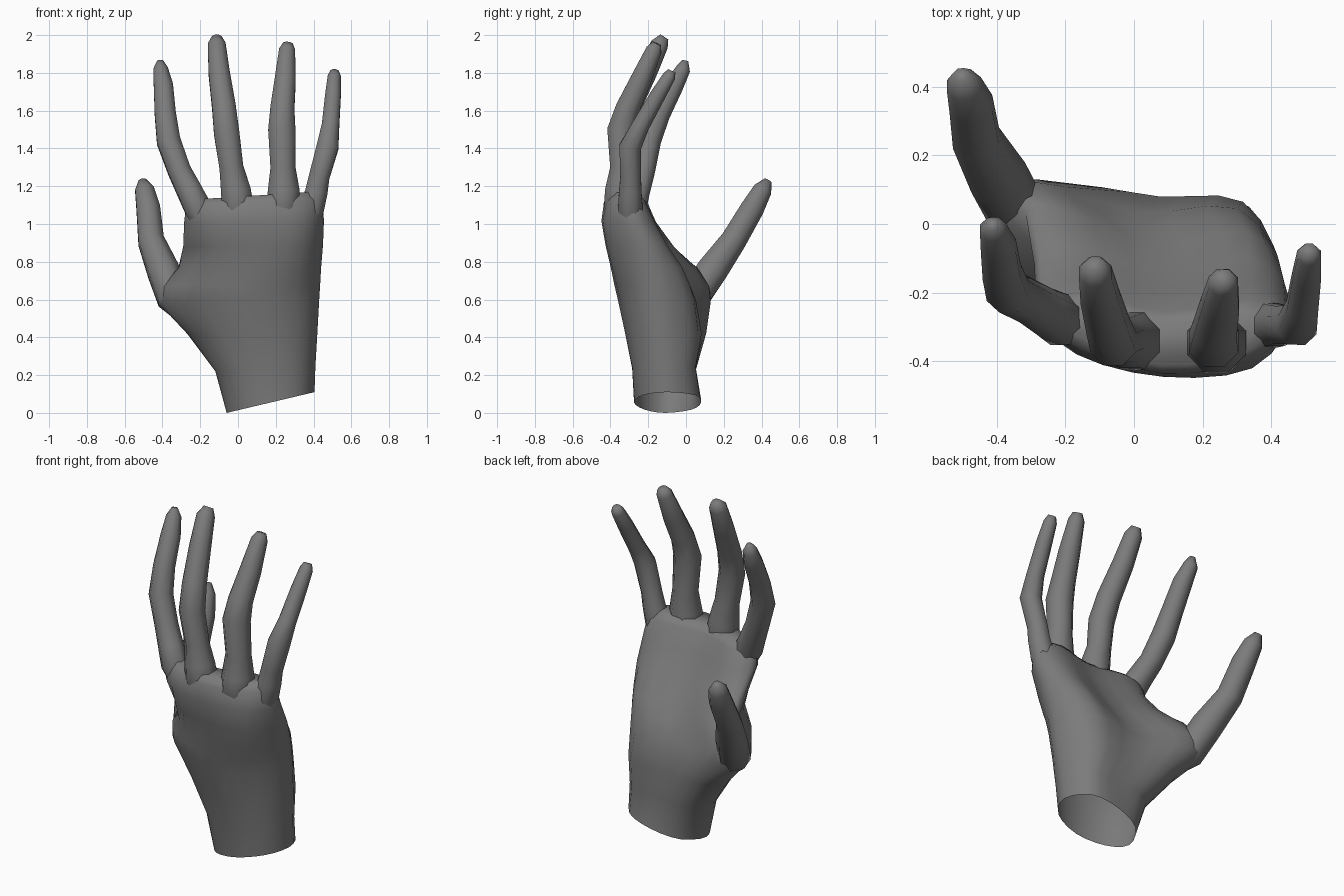
import bpy, bmesh, math
from mathutils import Vector

skin = bpy.data.materials.new("dark_grey")
skin.diffuse_color = (0.2, 0.2, 0.2, 1)


def loft(name, rings, cap_start=False):
    """Skin a stack of equal-sized point rings; the last ring is closed."""
    bm = bmesh.new()
    rows = [[bm.verts.new(p) for p in ring] for ring in rings]
    n = len(rows[0])
    for a, b in zip(rows, rows[1:]):
        for i in range(n):
            j = (i + 1) % n
            bm.faces.new((a[i], a[j], b[j], b[i]))
    bm.faces.new(rows[-1])
    if cap_start:
        bm.faces.new(rows[0][::-1])
    bmesh.ops.recalc_face_normals(bm, faces=bm.faces)
    mesh = bpy.data.meshes.new(name)
    bm.to_mesh(mesh)
    bm.free()
    mesh.materials.append(skin)
    ob = bpy.data.objects.new(name, mesh)
    bpy.context.collection.objects.link(ob)
    bpy.ops.object.select_all(action='DESELECT')
    ob.select_set(True)
    bpy.context.view_layer.objects.active = ob
    bpy.ops.object.shade_smooth_by_angle(angle=math.radians(75))
    return ob


def smooth_ring(pts, steps=3):
    """Closed Catmull-Rom curve through the control points."""
    n, out = len(pts), []
    for i in range(n):
        a, b, c, d = (pts[(i + k - 1) % n] for k in range(4))
        for s in range(steps):
            t = s / steps
            out.append(0.5 * (2 * b + (c - a) * t + (2 * a - 5 * b + 4 * c - d) * t * t
                              + (3 * b - a - 3 * c + d) * t ** 3))
    return out


def palm_ring(zl, zr, xl, yl, xr, yr, back, front):
    """Cross-section: thumb edge, back of hand, little-finger edge, palm side."""
    def at(t, y):
        return Vector((xl + (xr - xl) * t, y, zl + (zr - zl) * t))
    ts = (0.16, 0.5, 0.85)
    pts = [at(0, yl)] + [at(t, y) for t, y in zip(ts, back)]
    pts += [at(1, yr)] + [at(t, y) for t, y in zip(ts[::-1], front[::-1])]
    return smooth_ring(pts)


def finger(name, path, sides=8):
    """Jointed tube along (x, y, z, radius) points."""
    pts = [Vector(p[:3]) for p in path]
    rings = []
    for i, p in enumerate(pts):
        t = (pts[min(i + 1, len(pts) - 1)] - pts[max(i - 1, 0)]).normalized()
        u = Vector((1, 0, 0))
        u = (u - t * u.dot(t)).normalized()
        v = t.cross(u)
        r = path[i][3] * 1.04
        angs = [2 * math.pi * (k + 0.5) / sides for k in range(sides)]
        rings.append([p + r * (u * math.cos(a) + v * math.sin(a)) for a in angs])
    return loft(name, rings, cap_start=True)


# Palm with open wrist
loft("palm", [palm_ring(*s) for s in (
    (0.00, 0.11, -0.06, -0.11, 0.405, -0.10, (-.22, -.275, -.23), (.03, .08, .05)),
    (0.22, 0.25, -0.12, -0.08, 0.41, -0.11, (-.23, -.285, -.25), (.04, .05, .035)),
    (0.42, 0.42, -0.27, -0.01, 0.42, -0.13, (-.21, -.32, -.28), (.105, .08, .065)),
    (0.58, 0.60, -0.42, 0.04, 0.43, -0.15, (-.19, -.35, -.32), (.13, .035, .045)),
    (0.67, 0.68, -0.41, 0.07, 0.435, -0.16, (-.22, -.37, -.34), (.12, -.01, .02)),
    (0.77, 0.77, -0.315, 0.03, 0.44, -0.18, (-.27, -.39, -.365), (.04, -.065, -.02)),
    (0.88, 0.89, -0.29, -0.12, 0.45, -0.21, (-.335, -.42, -.395), (-.065, -.135, -.10)),
    (1.01, 1.02, -0.285, -0.25, 0.455, -0.27, (-.38, -.445, -.42), (-.16, -.205, -.17)),
    (1.10, 1.13, -0.275, -0.265, 0.445, -0.29, (-.365, -.435, -.40), (-.20, -.255, -.22)),
    (1.13, 1.17, -0.23, -0.275, 0.39, -0.31, (-.34, -.41, -.38), (-.23, -.285, -.25)),
)])

# Fingers, from inside the palm to the tip
finger("index_finger", [
    (-.17, -.27, .94, .04), (-.215, -.28, 1.09, .075), (-.26, -.255, 1.18, .068),
    (-.31, -.225, 1.28, .063), (-.368, -.195, 1.44, .065), (-.385, -.14, 1.58, .058),
    (-.395, -.065, 1.73, .053), (-.41, -.015, 1.82, .040), (-.412, -.003, 1.865, .016)])
finger("middle_finger", [
    (.02, -.33, .94, .05), (-.002, -.34, 1.10, .088), (-.012, -.34, 1.18, .082),
    (-.035, -.335, 1.30, .066), (-.06, -.345, 1.48, .070), (-.075, -.30, 1.62, .065),
    (-.10, -.21, 1.80, .058), (-.113, -.14, 1.95, .049), (-.112, -.115, 1.99, .026)])
finger("ring_finger", [
    (.22, -.335, .94, .05), (.24, -.345, 1.10, .092), (.242, -.345, 1.18, .087),
    (.238, -.335, 1.30, .069), (.232, -.345, 1.50, .075), (.235, -.31, 1.61, .066),
    (.25, -.24, 1.76, .058), (.26, -.17, 1.92, .044), (.265, -.155, 1.955, .026)])
finger("little_finger", [
    (.35, -.285, .92, .04), (.39, -.295, 1.08, .068), (.415, -.295, 1.17, .062),
    (.43, -.293, 1.25, .057), (.475, -.295, 1.41, .060), (.49, -.24, 1.52, .048),
    (.503, -.15, 1.68, .043), (.51, -.09, 1.78, .036), (.51, -.075, 1.81, .022)])
finger("thumb", [
    (-.25, -.01, .48, .04), (-.345, .04, .61, .086), (-.395, .135, .75, .086),
    (-.460, .25, .91, .071), (-.475, .35, 1.08, .065), (-.495, .405, 1.18, .052),
    (-.505, .435, 1.23, .022)])
